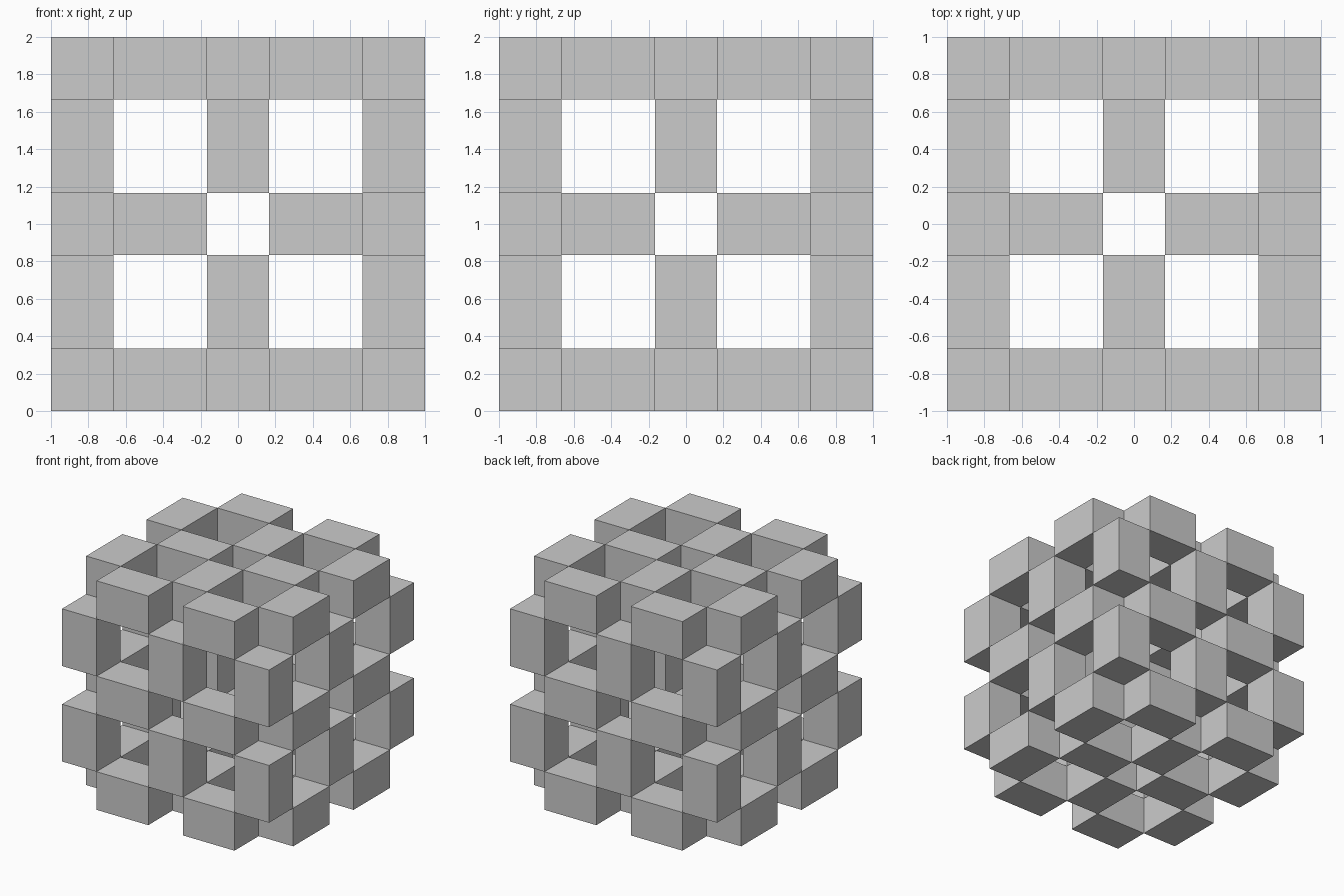
import bpy, bmesh
from itertools import product
from mathutils import Matrix, Vector

if "Cube" in bpy.data.objects:
    bpy.data.objects.remove(bpy.data.objects["Cube"])

WIDTH = 1 / 3           # strut thickness
LENGTH = 1 / 2          # strut length
LANES = (-5 / 6, 0, 5 / 6)   # strut centre lines across the cube
MIDS = (-5 / 12, 5 / 12)     # strut centres along their own direction


def strut_set(name, axis):
    """All struts running along one axis on the cube's outer lattice."""
    bm = bmesh.new()
    for along, a, b in product(MIDS, LANES, LANES):
        if a == 0 and b == 0:      # open tunnel through the middle
            continue
        pos = [a, b]
        pos.insert(axis, along)
        size = [WIDTH] * 3
        size[axis] = LENGTH
        place = Matrix.Translation(Vector(pos) + Vector((0, 0, 1)))
        bmesh.ops.create_cube(bm, size=1, matrix=place @ Matrix.Diagonal((*size, 1)))
    mesh = bpy.data.meshes.new(name)
    bm.to_mesh(mesh)
    bm.free()
    bpy.context.collection.objects.link(bpy.data.objects.new(name, mesh))


# Struts in the three directions, meeting only along their edges
strut_set("struts_left_right", 0)
strut_set("struts_front_back", 1)
strut_set("struts_upright", 2)
